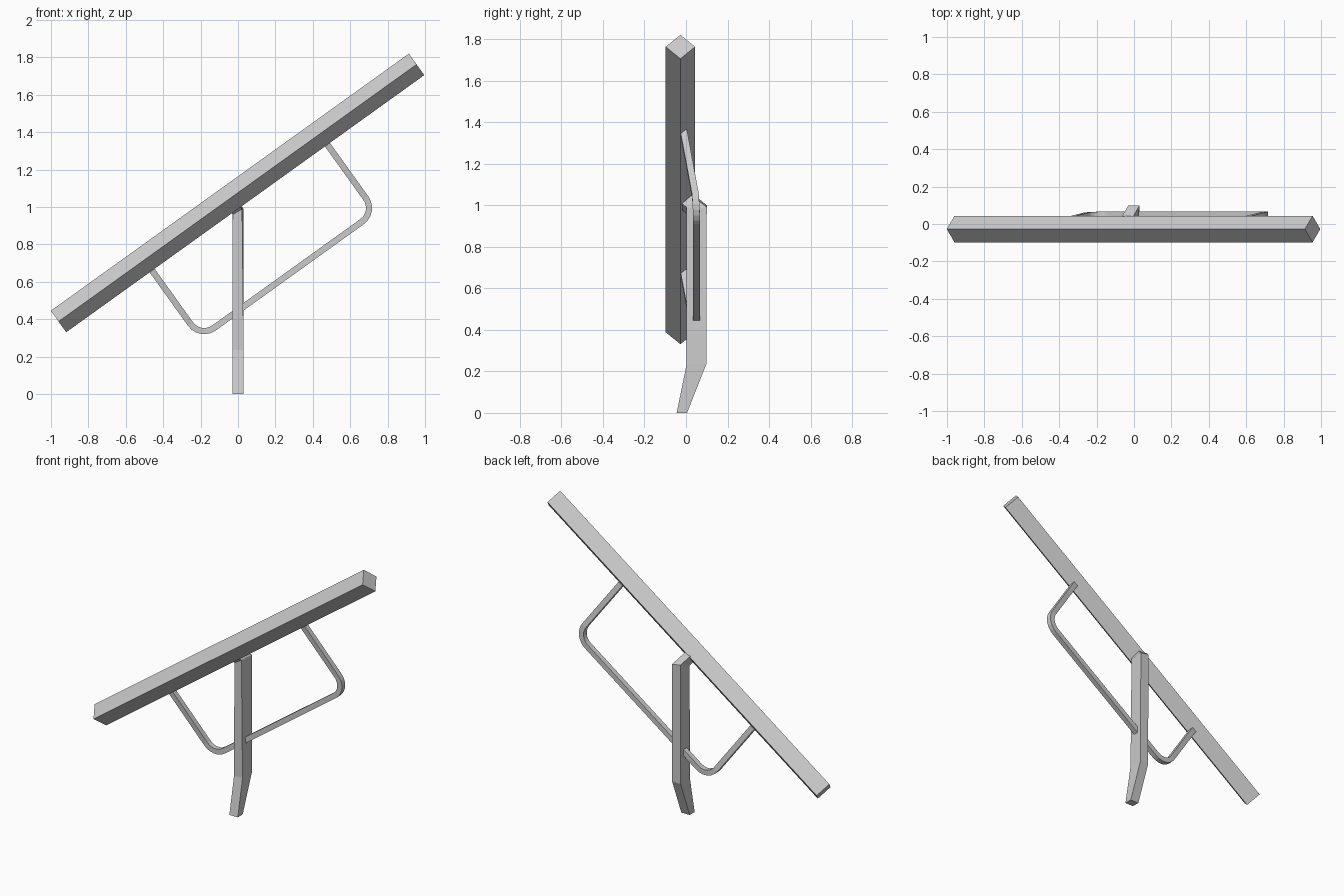
import bpy
import math
from mathutils import Vector

if "Cube" in bpy.data.objects:
    bpy.data.objects.remove(bpy.data.objects["Cube"])

# Tilted frame shared by the beam and brace: U along the beam, N across it
CENTRE = Vector((-0.0025, -0.027, 1.0755))
U = Vector((1.915, 0, 1.375)).normalized()
N = Vector((-U.z, 0, U.x))
Y = Vector((0, 1, 0))


def loft(name, rings):
    """Skin a list of four-point rings and cap both ends."""
    verts = [p for ring in rings for p in ring]
    faces = [(0, 1, 2, 3), tuple(len(verts) - k for k in (1, 2, 3, 4))]
    for r in range(len(rings) - 1):
        a = 4 * r
        for i in range(4):
            j = (i + 1) % 4
            faces.append((a + j, a + i, a + 4 + i, a + 4 + j))
    mesh = bpy.data.meshes.new(name)
    mesh.from_pydata(verts, [], faces)
    mesh.update()
    ob = bpy.data.objects.new(name, mesh)
    bpy.context.collection.objects.link(ob)
    return ob


def clean_normals(ob):
    import bmesh
    bm = bmesh.new()
    bm.from_mesh(ob.data)
    bmesh.ops.recalc_face_normals(bm, faces=bm.faces)
    bm.to_mesh(ob.data)
    bm.free()


# Beam: square bar standing on its edge
R = 0.0707
parts = [loft("tilted_beam", [
    [CENTRE + U * s + d for d in (N * R, Y * R, -N * R, -Y * R)]
    for s in (-1.1785, 1.1785)])]

# Post: kinked foot, upright shaft, short neck square to the beam's lower back face
foot = [Vector(p) for p in ((-.03, -.045, 0), (.03, -.045, 0), (.03, .005, 0), (-.03, .005, 0))]
knee = [Vector(p) for p in ((-.03, .003, .235), (.03, .003, .235), (.03, .098, .235), (-.03, .098, .235))]
shoulder = [Vector(p) for p in ((-.028, .003, .96), (.022, .003, .99), (.03, .1, .99), (-.03, .1, 1.0))]
face_normal = (Y - N).normalized()
face_point = CENTRE - N * R
neck = [p - face_normal * ((p - face_point).dot(face_normal) + 0.006) for p in shoulder]
parts.append(loft("bent_post", [foot, knee, shoulder, neck]))

# Brace: U-shaped square rod with rounded corners
S0, S1, T_RAIL, RAD, HALF = -0.613, 0.541, -0.513, 0.09, 0.0165
STEPS = 6
path = [(S0, -0.045, -0.012)]
for k in range(STEPS + 1):
    a = math.pi / 2 * k / STEPS
    path.append((S0 + RAD * (1 - math.cos(a)), T_RAIL + RAD * (1 - math.sin(a)),
                 0.045 + 0.006 * math.sin(a)))
path += [(S0 + S1 - s, t, y) for s, t, y in reversed(path)]
points = [Vector((CENTRE.x, y, CENTRE.z)) + U * s + N * t for s, t, y in path]
rings = []
for i, p in enumerate(points):
    tangent = points[min(i + 1, len(points) - 1)] - points[max(i - 1, 0)]
    if 0 < i < len(points) - 1:
        tangent = (points[i + 1] - p).normalized() + (p - points[i - 1]).normalized()
    side = tangent.cross(Y).normalized() * HALF
    rings.append([p + side + Y * HALF, p - side + Y * HALF,
                  p - side - Y * HALF, p + side - Y * HALF])
parts.append(loft("handle_brace", rings))

for part in parts:
    clean_normals(part)
